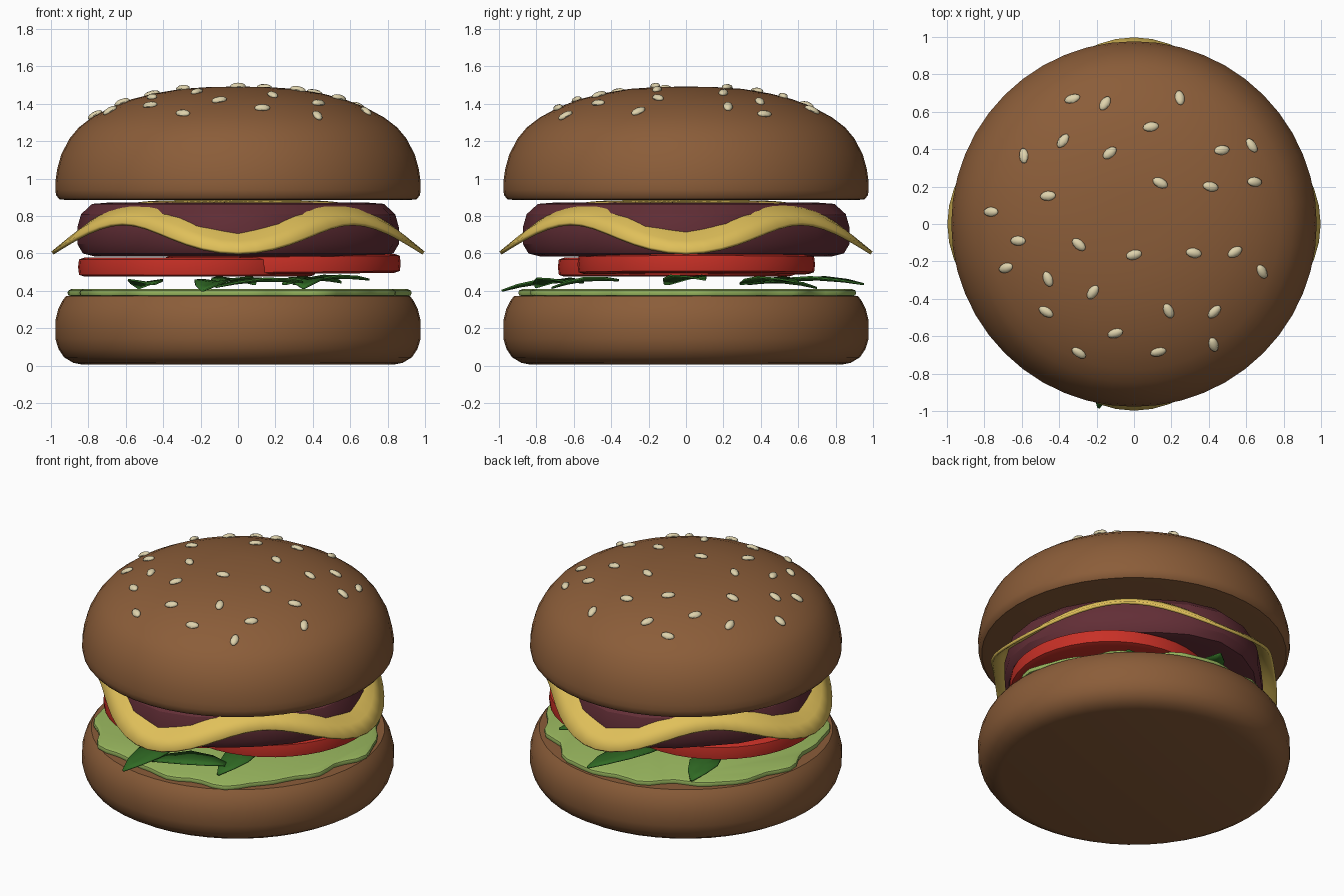
import bpy, bmesh, math, random
from mathutils import Vector, Matrix

if "Cube" in bpy.data.objects:
    bpy.data.objects.remove(bpy.data.objects["Cube"])

random.seed(4)
TAU = 2 * math.pi


def material(name, srgb):
    m = bpy.data.materials.new(name)
    m.diffuse_color = [((c / 255 + .055) / 1.055) ** 2.4 for c in srgb] + [1]
    m.use_nodes = True
    m.node_tree.nodes["Principled BSDF"].inputs["Base Color"].default_value = m.diffuse_color
    return m


BUN = material("toasted brown", (139, 93, 57))
SEED = material("seed cream", (222, 210, 172))
CHEESE = material("cheese yellow", (224, 192, 90))
PATTY = material("patty maroon", (98, 46, 54))
TOMATO = material("tomato red", (200, 48, 38))
LETTUCE = material("lettuce green", (152, 182, 94))
LEAF = material("dark leaf green", (48, 106, 36))


def finish(name, bm, mat, angle=40):
    bmesh.ops.remove_doubles(bm, verts=bm.verts, dist=1e-5)
    bmesh.ops.recalc_face_normals(bm, faces=bm.faces)
    me = bpy.data.meshes.new(name)
    bm.to_mesh(me)
    bm.free()
    me.materials.append(mat)
    ob = bpy.data.objects.new(name, me)
    bpy.context.collection.objects.link(ob)
    bpy.ops.object.select_all(action='DESELECT')
    ob.select_set(True)
    bpy.context.view_layer.objects.active = ob
    bpy.ops.object.shade_smooth_by_angle(angle=math.radians(angle))
    return ob


def lathe(name, profile, mat, seg=48, shape=lambda a: 1, angle=40):
    """Spin a profile of (radius, z); shape scales the radius by angle."""
    bm = bmesh.new()
    rings = []
    for r, z in profile:
        rings.append([bm.verts.new((r * shape(a) * math.cos(a), r * shape(a) * math.sin(a), z))
                      for a in (TAU * i / seg for i in range(seg))])
    for lo, hi in zip(rings, rings[1:]):
        for i in range(seg):
            j = (i + 1) % seg
            bm.faces.new((lo[i], lo[j], hi[j], hi[i]))
    bm.faces.new(rings[0])
    bm.faces.new(rings[-1])
    return finish(name, bm, mat, angle)


# Buns
lathe("bottom_bun", [(.83, .005), (.88, .015), (.93, .045), (.96, .09), (.977, .145),
                     (.977, .24), (.962, .3), (.94, .345), (.92, .372)], BUN)
DOME = [(.977, .98), (.967, 1.05), (.945, 1.13), (.9, 1.215), (.85, 1.275), (.78, 1.328),
        (.68, 1.382), (.57, 1.424), (.45, 1.455), (.3, 1.48), (.15, 1.49), (.02, 1.492)]
lathe("top_bun", [(.91, .885), (.955, .89), (.972, .91), (.977, .94)] + DOME, BUN)

# Sesame seeds: x, y, turn in degrees, laid on the dome
SEEDS = [(-.33, .67, 15), (-.155, .645, 60), (.245, .675, 95), (.09, .52, 10), (-.38, .445, 55),
         (-.13, .38, 40), (-.59, .365, 100), (.47, .395, 10), (.63, .42, 125), (.14, .22, 155),
         (.41, .2, -10), (.645, .225, 0), (-.46, .15, 5), (-.765, .065, 0), (-.62, -.09, 0),
         (-.295, -.11, 140), (0, -.165, 15), (.32, -.155, -10), (.54, -.15, 30), (-.685, -.235, 20),
         (-.46, -.295, 110), (.685, -.255, 125), (-.22, -.365, 55), (-.47, -.47, 150),
         (.185, -.465, 115), (.43, -.47, 45), (-.1, -.585, 20), (-.295, -.69, 145),
         (.13, -.685, 15), (.425, -.645, 110)]
bm = bmesh.new()
for x, y, turn in SEEDS:
    r = math.hypot(x, y)
    for (r1, z1), (r0, z0) in zip(DOME, DOME[1:]):
        if r0 <= r <= r1:
            z = z0 + (z1 - z0) * (r - r0) / (r1 - r0)
            slope = (z0 - z1) / (r1 - r0)
    normal = Vector((x / r * slope, y / r * slope, 1))
    tilt = Vector((0, 0, 1)).rotation_difference(normal).to_matrix().to_4x4()
    place = (Matrix.Translation((x, y, z + .006)) @ tilt @ Matrix.Rotation(math.radians(turn), 4, 'Z')
             @ Matrix.Diagonal((.043, .026, .018, 1)) @ Matrix.Rotation(math.pi / 2, 4, 'Y'))
    bmesh.ops.create_uvsphere(bm, u_segments=8, v_segments=6, radius=1, matrix=place)
finish("sesame_seeds", bm, SEED, 60)

# Patty: lumpy disc, wider on the axes
bumps = [random.uniform(-.012, .012) for _ in range(24)]
lathe("patty", [(.78, .585), (.84, .6), (.87, .65), (.87, .74), (.85, .81), (.79, .865), (.7, .872)],
      PATTY, 24, lambda a: .96 + .035 * math.cos(4 * a) + bumps[round(a / TAU * 24) % 24], 30)

# Cheese: draped square sheet with corners hanging on the axes
bm = bmesh.new()
SEG, RINGS = 64, 14
sheet = []
for k in range(RINGS + 1):
    u = max(k / RINGS, .01)
    ring = []
    for i in range(SEG):
        a = TAU * i / SEG
        c = (1 + math.cos(4 * a)) / 2
        r = u * (.88 + .118 * c)
        z = .885 - (.12 + .155 * c) * u ** (3.2 * c + 8 * (1 - c))
        ring.append(bm.verts.new((r * math.cos(a), r * math.sin(a), z)))
    sheet.append(ring)
bm.faces.new(sheet[0])
for lo, hi in zip(sheet, sheet[1:]):
    for i in range(SEG):
        j = (i + 1) % SEG
        bm.faces.new((lo[i], lo[j], hi[j], hi[i]))
cheese = finish("cheese", bm, CHEESE, 50)
solid = cheese.modifiers.new("thickness", 'SOLIDIFY')
solid.thickness = .02

# Tomato slices
for name, x, y, z, tilt in (("tomato_left", -.22, -.05, .528, 0), ("tomato_right", .235, .055, .542, -.01)):
    slice_ob = lathe(name, [(.6, -.052), (.63, -.042), (.635, 0), (.63, .04), (.6, .05)], TOMATO, 40)
    slice_ob.location = (x, y, z)
    slice_ob.rotation_euler = (0, tilt, 0)

# Lettuce: thin slab with a ruffled edge
def ruffle(a):
    return .885 + .022 * math.sin(5 * a + .6) + .018 * math.sin(11 * a) + .014 * math.sin(17 * a + 1)


lathe("lettuce", [(.97, .368), (1, .376), (1.005, .39), (1, .402), (.98, .41)], LETTUCE, 72, ruffle)

# Dark leaves: folded pointed blades from root to tip (x, y, z)
LEAVES = [((-.09, -.55, .45), (-.19, -.985, .405)), ((.34, -.62, .45), (-.12, -.8, .425)),
          ((.38, -.36, .46), (.35, -.72, .42)), ((-.12, .46, .45), (.09, .95, .44)),
          ((-.46, .33, .44), (-.53, .7, .42)), ((.3, -.1, .44), (.7, .1, .465)),
          ((.25, .3, .44), (.55, .6, .45))]
bm = bmesh.new()
for root, tip in LEAVES:
    root, tip = Vector(root), Vector(tip)
    side = (tip - root).cross(Vector((0, 0, 1))).normalized()
    rows = []
    for t, w in ((0, .02), (.2, .07), (.5, .095), (.78, .06), (1, .006)):
        mid = root.lerp(tip, t) + Vector((0, 0, .02 * math.sin(math.pi * t)))
        edge = Vector((0, 0, .15 * w))
        rows.append([bm.verts.new(p) for p in (mid - side * w + edge, mid, mid + side * w + edge)])
    for p, q in zip(rows, rows[1:]):
        for i in (0, 1):
            bm.faces.new((p[i], p[i + 1], q[i + 1], q[i]))
leaves = finish("dark_leaves", bm, LEAF, 20)
leaves.modifiers.new("thickness", 'SOLIDIFY').thickness = .01
